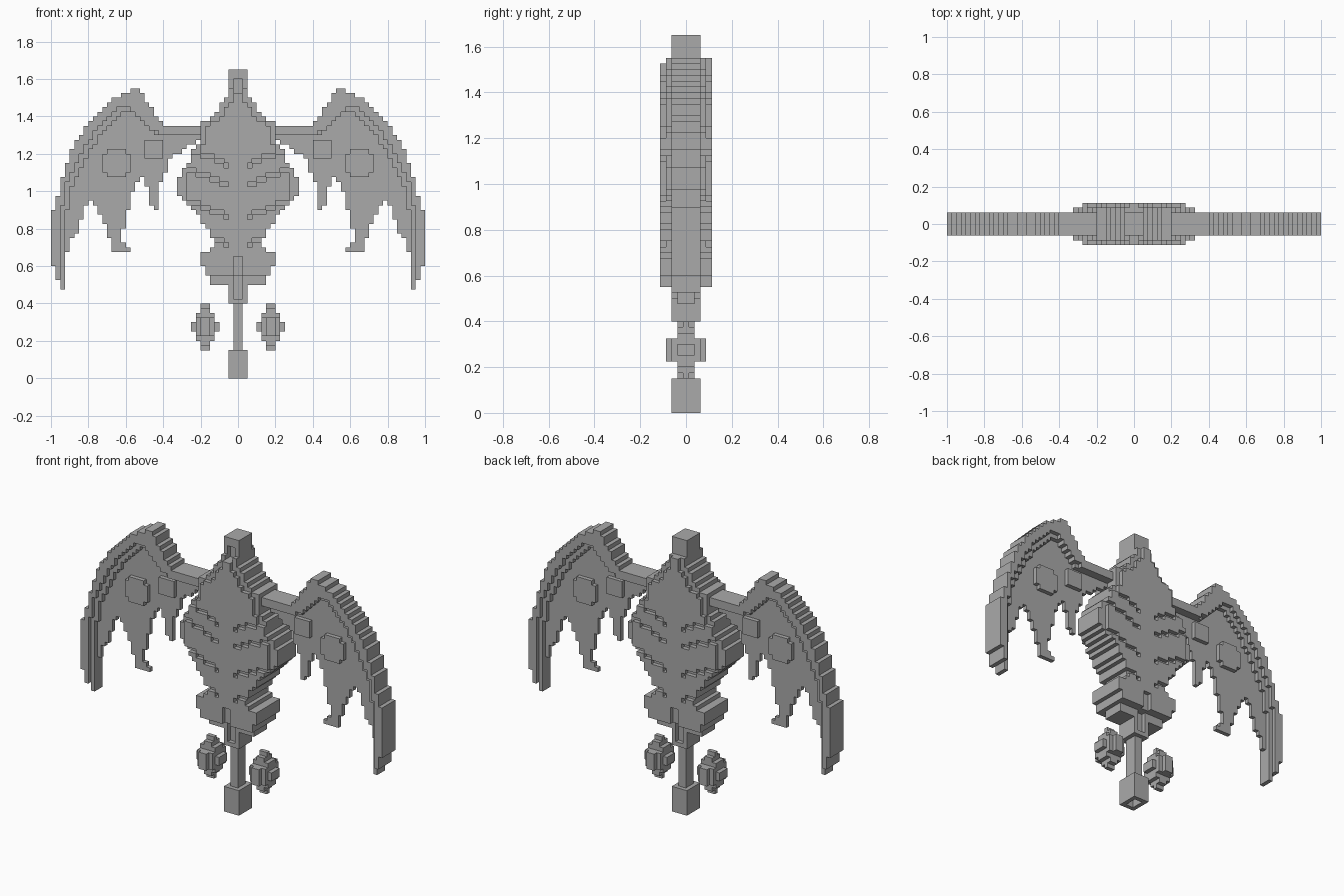
import bpy
import bmesh

if "Cube" in bpy.data.objects:
    bpy.data.objects.remove(bpy.data.objects["Cube"])

U = 0.025  # block size
grey = bpy.data.materials.new("stone grey")
grey.diffuse_color = (0.4, 0.4, 0.4, 1)
grey.use_nodes = True
grey.node_tree.nodes["Principled BSDF"].inputs["Base Color"].default_value = grey.diffuse_color


def inside(poly, x, z):
    """Even-odd test for a point in an outline."""
    hit = False
    for (ax, az), (bx, bz) in zip(poly, poly[1:] + poly[:1]):
        if (az > z) != (bz > z) and x < ax + (z - az) * (bx - ax) / (bz - az):
            hit = not hit
    return hit


def blocks(depth, sides=(1, -1)):
    """Fill blocks from a rule giving layers either side of the middle (-1 = empty)."""
    cells = set()
    for i in range(40):
        for k in range(66):
            n = depth((i + 0.5) * U, (k + 0.5) * U)
            for s in sides:
                for j in range(-n, n + 1):
                    cells.add((i if s > 0 else -1 - i, j, k))
    return cells


def box(x0, x1, hy, z0, z1):
    """Box of blocks, sizes in blocks."""
    return {(i, j, k) for i in range(x0, x1) for j in range(-hy, hy + 1) for k in range(z0, z1)}


def build(name, cells):
    """Skin the outside of a set of blocks."""
    bm = bmesh.new()
    verts = {}

    def vert(p):
        if p not in verts:
            verts[p] = bm.verts.new((p[0] * U, (p[1] - 0.5) * U, p[2] * U))
        return verts[p]

    for c in sorted(cells):
        for axis in range(3):
            for d in (0, 1):
                near = list(c)
                near[axis] += 2 * d - 1
                if tuple(near) in cells:
                    continue
                a, b = (axis + 1) % 3, (axis + 2) % 3
                ring = []
                for da, db in ((0, 0), (1, 0), (1, 1), (0, 1)):
                    p = list(c)
                    p[axis] += d
                    p[a] += da
                    p[b] += db
                    ring.append(vert(tuple(p)))
                bm.faces.new(ring if d else ring[::-1])
    me = bpy.data.meshes.new(name)
    bm.to_mesh(me)
    bm.free()
    me.materials.append(grey)
    ob = bpy.data.objects.new(name, me)
    bpy.context.collection.objects.link(ob)
    return ob


# Ribbed body with pointed hood and lower claws
BODY = [(-1, 1.65), (.05, 1.65), (.05, 1.53), (.1, 1.45), (.2, 1.35), (.2, 1.275), (.225, 1.25),
        (.25, 1.18), (.3, 1.1), (.325, 1.05), (.325, 1.0), (.275, .95), (.2, .85), (.15, .775),
        (.125, .725), (.15, .675), (.2, .675), (.2, .6), (.175, .6), (.175, .55), (.15, .55),
        (.15, .5), (.05, .5), (.05, .4), (-1, .4)]
RIBS = (1.13, 1.02, 0.85, 0.70)


def body_depth(x, z):
    if not inside(BODY, x, z):
        return -1
    if z < 0.55 or z > 1.55:
        return 2
    if x > 0.275 or (z > 1.2 and not inside(BODY, x + U, z + U)):
        return 3
    # grooves between ribs rise towards the sides
    if x > 0.05 and any(0 < z - r - 0.4 * (x - 0.05) < U for r in RIBS):
        return 3
    return 4


body = blocks(body_depth)
# slot for the stem on both faces, and a small niche in the head
for k in range(17, 26):
    top = 2 if k < 22 else 4
    body -= {(i, s * top, k) for i in (-1, 0) for s in (-1, 1)}
body -= {(i, j, k) for i in (-1, 0) for j in (-4, -3, -2) for k in range(61, 64)}
build("body", body)

# Wings: thick leading ridge, thinner step, thin membrane
WING = [(.15, 1.35), (.4, 1.35), (.425, 1.4), (.5, 1.475), (.525, 1.55), (.575, 1.55), (.6, 1.525),
        (.7, 1.475), (.8, 1.375), (.875, 1.25), (.925, 1.125), (.95, 1.03), (.975, .9), (1, .9),
        (1, .6), (.975, .6), (.975, .525), (.95, .525), (.95, .475), (.925, .475), (.925, .63),
        (.9, .72), (.85, .8), (.83, .9), (.775, .96), (.75, .9), (.7, .79), (.67, .68),
        (.575, .68), (.575, .7), (.62, .74), (.6, .87), (.56, 1.0), (.52, 1.08), (.49, 1.05),
        (.475, .925), (.45, .9), (.425, .9), (.425, 1.03), (.4, 1.06), (.375, 1.16),
        (.3, 1.22), (.25, 1.25), (.2, 1.29), (.15, 1.3)]
INNER = [(.15, 1.325), (.45, 1.32), (.53, 1.39), (.6, 1.45), (.65, 1.44), (.75, 1.34), (.85, 1.19),
         (.92, 1.03), (.95, .85), (.95, .4), (.15, .4)]
SPOTS = ((.65, 1.15, .085), (.45, 1.225, .055))


def wing_depth(x, z):
    if x < 0.2 or not inside(WING, x, z):
        return -1
    if not inside(INNER, x, z) or (x < 0.42 and z > 1.3):
        return 2
    if not inside(INNER, x + U, z + U):
        return 1
    # raised round spots
    return 1 if any((x - a) ** 2 + (z - b) ** 2 < r * r for a, b, r in SPOTS) else 0


for side, label in ((1, "right"), (-1, "left")):
    build(label + "_wing", blocks(wing_depth, (side,)))

# Hanging gems
for label, c in (("right", 7), ("left", -7)):
    gem = set()
    for hx, hy, z0, z1 in ((1, 0, 6, 16), (1, 1, 7, 15), (2, 1, 8, 14), (2, 2, 9, 13),
                           (1, 3, 9, 13), (3, 1, 10, 12)):
        gem |= box(c - hx, c + hx, hy, z0, z1)
    build(label + "_gem", gem)

# Stem and hollow-ended pommel
build("stem", box(-1, 1, 1, 6, 16))
build("pommel", box(-2, 2, 2, 0, 6) - box(-1, 1, 1, 0, 2))
